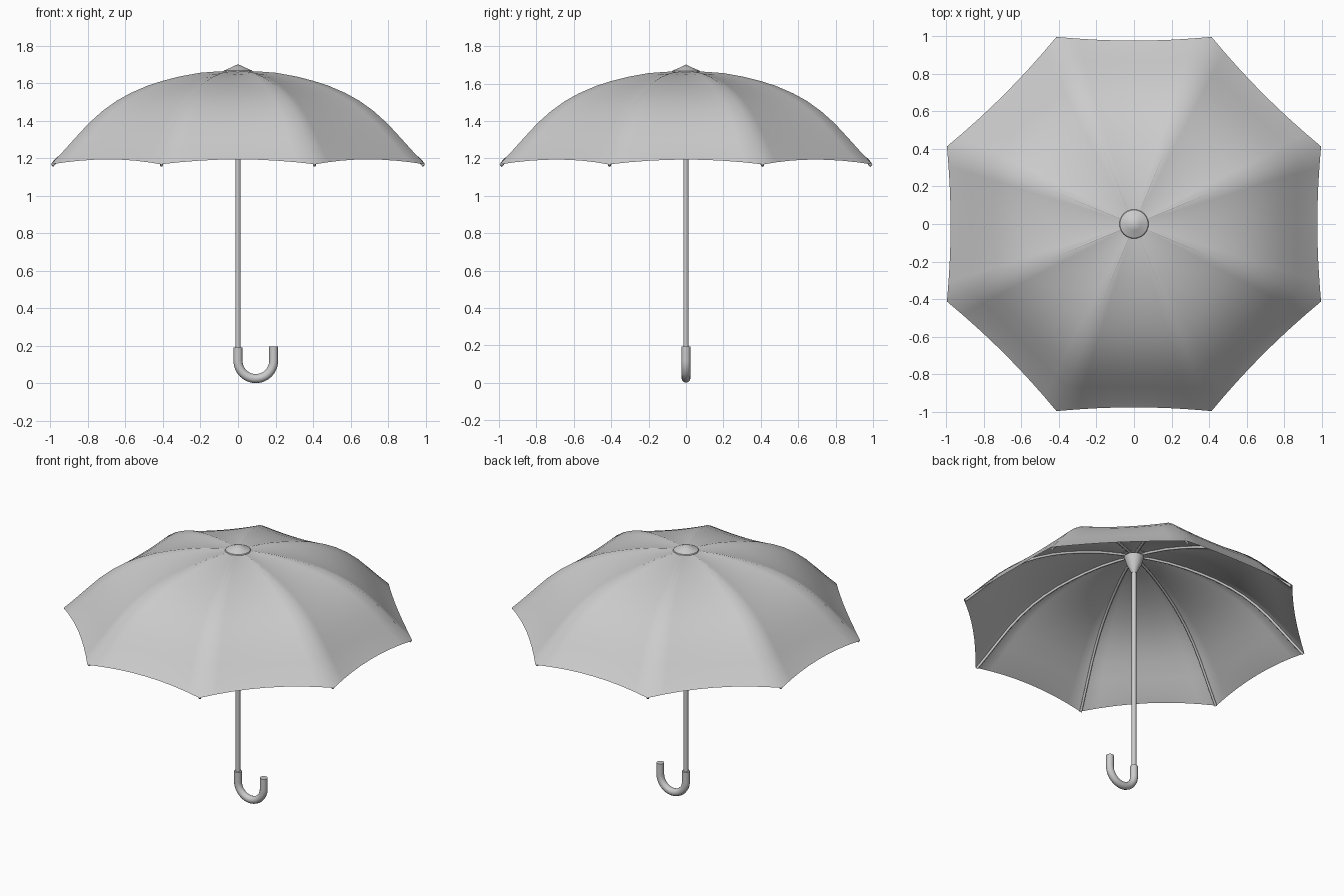
import bpy, bmesh, math
from mathutils import Vector

if "Cube" in bpy.data.objects:
    bpy.data.objects.remove(bpy.data.objects["Cube"])

SIDES = 8
STEP = 2 * math.pi / SIDES
START = STEP / 2
# Rib profile from crown to tip: radius, height
PROFILE = [(0.04, 1.665), (0.12, 1.662), (0.22, 1.655), (0.335, 1.636), (0.43, 1.614),
           (0.52, 1.588), (0.62, 1.548), (0.70, 1.507), (0.78, 1.454), (0.86, 1.388),
           (0.94, 1.308), (1.01, 1.236), (1.08, 1.168)]


def rib_point(k, r, z):
    a = START + k * STEP
    return Vector((r * math.cos(a), r * math.sin(a), z))


def finish(name, bm, angle=30):
    mesh = bpy.data.meshes.new(name)
    bm.to_mesh(mesh)
    bm.free()
    ob = bpy.data.objects.new(name, mesh)
    bpy.context.collection.objects.link(ob)
    bpy.ops.object.select_all(action='DESELECT')
    ob.select_set(True)
    bpy.context.view_layer.objects.active = ob
    bpy.ops.object.shade_smooth_by_angle(angle=math.radians(angle))
    return ob


def lathe(name, profile, segments=24):
    bm = bmesh.new()
    vs = [bm.verts.new((r, 0, z)) for r, z in profile]
    es = [bm.edges.new(p) for p in zip(vs, vs[1:])]
    bmesh.ops.spin(bm, geom=vs + es, cent=(0, 0, 0), axis=(0, 0, 1),
                   angle=2 * math.pi, steps=segments)
    bmesh.ops.remove_doubles(bm, verts=bm.verts, dist=1e-5)
    bmesh.ops.recalc_face_normals(bm, faces=bm.faces)
    return finish(name, bm)


def tube(name, points, radius, sides=2):
    cu = bpy.data.curves.new(name, 'CURVE')
    cu.dimensions = '3D'
    cu.bevel_depth = radius
    cu.bevel_resolution = sides
    cu.use_fill_caps = True
    sp = cu.splines.new('POLY')
    sp.points.add(len(points) - 1)
    for p, co in zip(sp.points, points):
        p.co = (*co, 1)
    sp.use_smooth = True
    ob = bpy.data.objects.new(name, cu)
    bpy.context.collection.objects.link(ob)
    return ob


# Canopy: eight panels stretched between the ribs, sagging slightly
bm = bmesh.new()
CUTS = 8
crown = bm.verts.new((0, 0, 1.666))
rings = []
for i, (r, z) in enumerate(PROFILE):
    ring = []
    t = i / (len(PROFILE) - 1)
    for k in range(SIDES):
        a, b = rib_point(k, r, z), rib_point(k + 1, r, z)
        for c in range(CUTS):
            s = c / CUTS
            bow = 4 * s * (1 - s)
            p = a.lerp(b, s)
            p.z -= 0.014 * bow * math.sin(math.pi * t)
            if i == len(PROFILE) - 1:      # scalloped hem
                p.x *= 1 - 0.02 * bow
                p.y *= 1 - 0.02 * bow
                p.z += 0.026 * bow
            ring.append(bm.verts.new(p))
    rings.append(ring)
n = SIDES * CUTS
for j in range(n):
    bm.faces.new((crown, rings[0][j], rings[0][(j + 1) % n]))
    for inner, outer in zip(rings, rings[1:]):
        bm.faces.new((inner[j], outer[j], outer[(j + 1) % n], inner[(j + 1) % n]))
finish("canopy", bm, 35)

# Ribs lying just under the seams
for k in range(SIDES):
    tube(f"rib_{k + 1}", [rib_point(k, r * 0.992, z - 0.007) for r, z in PROFILE], 0.008)

# Finial cap on the crown
lathe("finial", [(0, 1.655), (0.08, 1.658), (0.075, 1.668), (0.035, 1.685), (0, 1.702)])

# Hub below the crown
lathe("hub", [(0, 1.655), (0.06, 1.65), (0.045, 1.60), (0.016, 1.54), (0, 1.54)])

# Shaft
lathe("shaft", [(0, 0.11), (0.014, 0.11), (0.014, 1.66), (0, 1.66)], 16)

# Hooked handle
R, CZ = 0.095, 0.12
path = [Vector((0, 0, 0.19))]
for i in range(25):
    a = math.pi + math.pi * i / 24
    path.append(Vector((R + R * math.cos(a), 0, CZ + R * math.sin(a))))
path.append(Vector((2 * R, 0, 0.195)))
tube("handle", path, 0.024, 4)
